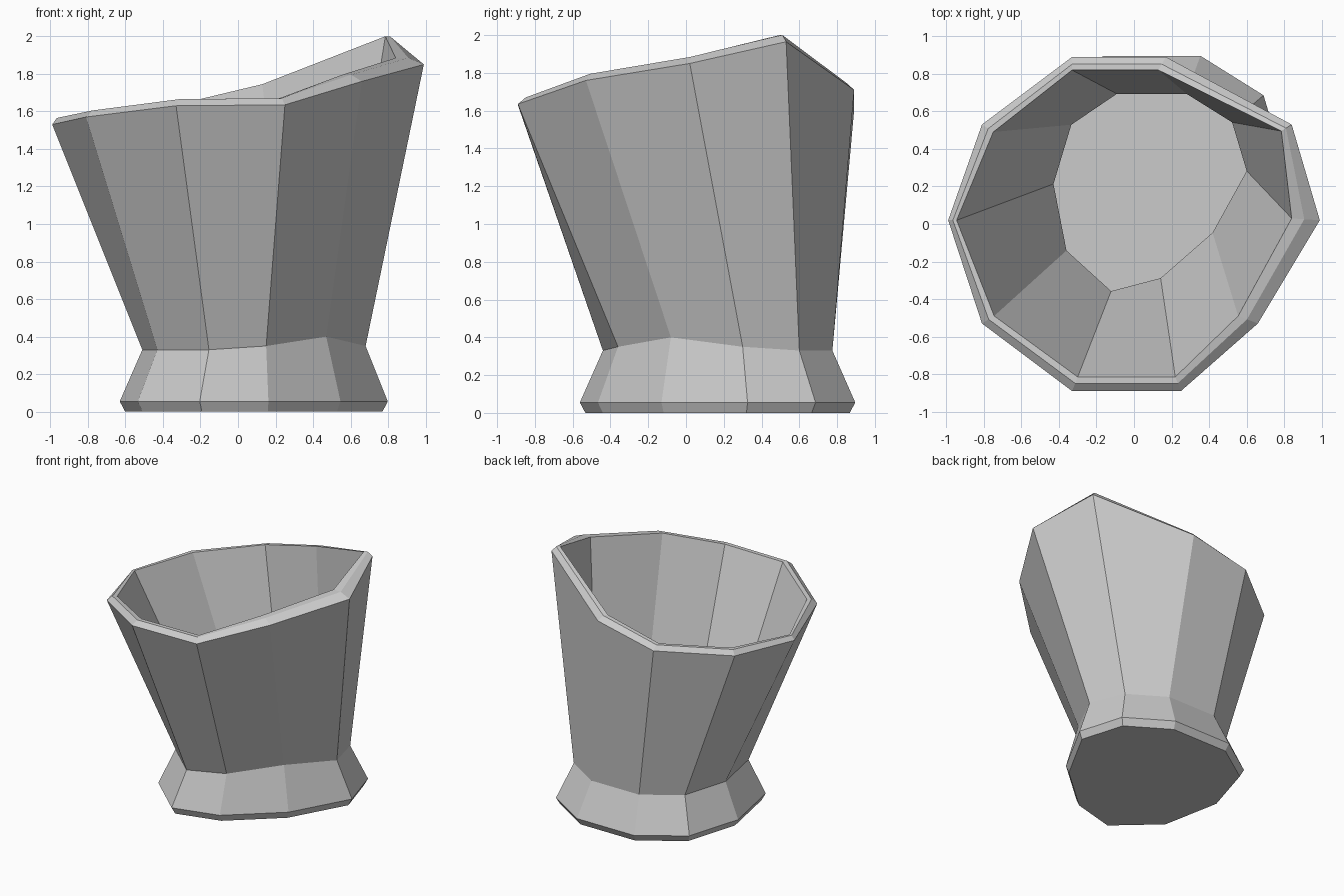
import bpy, bmesh
from mathutils import Vector

if "Cube" in bpy.data.objects:
    bpy.data.objects.remove(bpy.data.objects["Cube"])

# Per facet corner: outer rim (x, y, z), inner rim (x, y), waist (x, y, z)
CORNERS = [
    (-0.99, 0.02, 1.53, -0.945, 0.02, -0.51, 0.22, 0.33),
    (-0.81, -0.53, 1.57, -0.745, -0.49, -0.43, -0.19, 0.33),
    (-0.33, -0.89, 1.63, -0.30, -0.815, -0.155, -0.44, 0.33),
    (0.25, -0.89, 1.635, 0.22, -0.815, 0.15, -0.36, 0.35),
    (0.66, -0.53, 1.76, 0.555, -0.49, 0.47, -0.08, 0.40),
    (0.99, 0.02, 1.85, 0.84, 0.03, 0.68, 0.30, 0.35),
    (0.84, 0.53, 1.965, 0.785, 0.495, 0.59, 0.60, 0.33),
    (0.17, 0.89, 1.71, 0.13, 0.82, 0.31, 0.775, 0.33),
    (-0.33, 0.89, 1.60, -0.33, 0.82, -0.12, 0.775, 0.33),
    (-0.81, 0.53, 1.55, -0.75, 0.49, -0.40, 0.585, 0.33),
]
CENTRE = Vector((0.09, 0.17, 0))
LIP = 0.035


def scaled(ring, s, z=None, dz=0.0):
    """Scale a ring in plan about the foot centre, at a fixed or shifted height."""
    out = []
    for p in ring:
        q = CENTRE + (p - CENTRE) * s
        q.z = p.z + dz if z is None else z
        out.append(q)
    return out


rim = [Vector(c[0:3]) for c in CORNERS]
waist = [Vector(c[5:8]) for c in CORNERS]
lip_in = [Vector((c[3], c[4], c[2] + LIP)) for c in CORNERS]
lip_out = []
for a, b in zip(rim, lip_in):
    p = a.lerp(b, 0.55)
    p.z = a.z + LIP
    lip_out.append(p)
foot = scaled(waist, 1.2, z=0.055)

# Rings from the underside, up the outside, over the lip, down the inside
rings = [
    scaled(foot, 0.96, z=0.0),
    foot,
    waist,
    rim,
    lip_out,
    lip_in,
    scaled(waist, 0.865, dz=0.03),
    scaled(foot, 0.90, z=0.08),
]

bm = bmesh.new()
loops = [[bm.verts.new(p) for p in r] for r in rings]
n = len(CORNERS)
for lo, hi in zip(loops, loops[1:]):
    for i in range(n):
        j = (i + 1) % n
        bm.faces.new((lo[i], lo[j], hi[j], hi[i]))
bm.faces.new(loops[0][::-1])   # underside
bm.faces.new(loops[-1])        # inner floor
bmesh.ops.recalc_face_normals(bm, faces=bm.faces)

mesh = bpy.data.meshes.new("faceted_cup")
bm.to_mesh(mesh)
bm.free()
cup = bpy.data.objects.new("faceted_cup", mesh)
bpy.context.collection.objects.link(cup)
